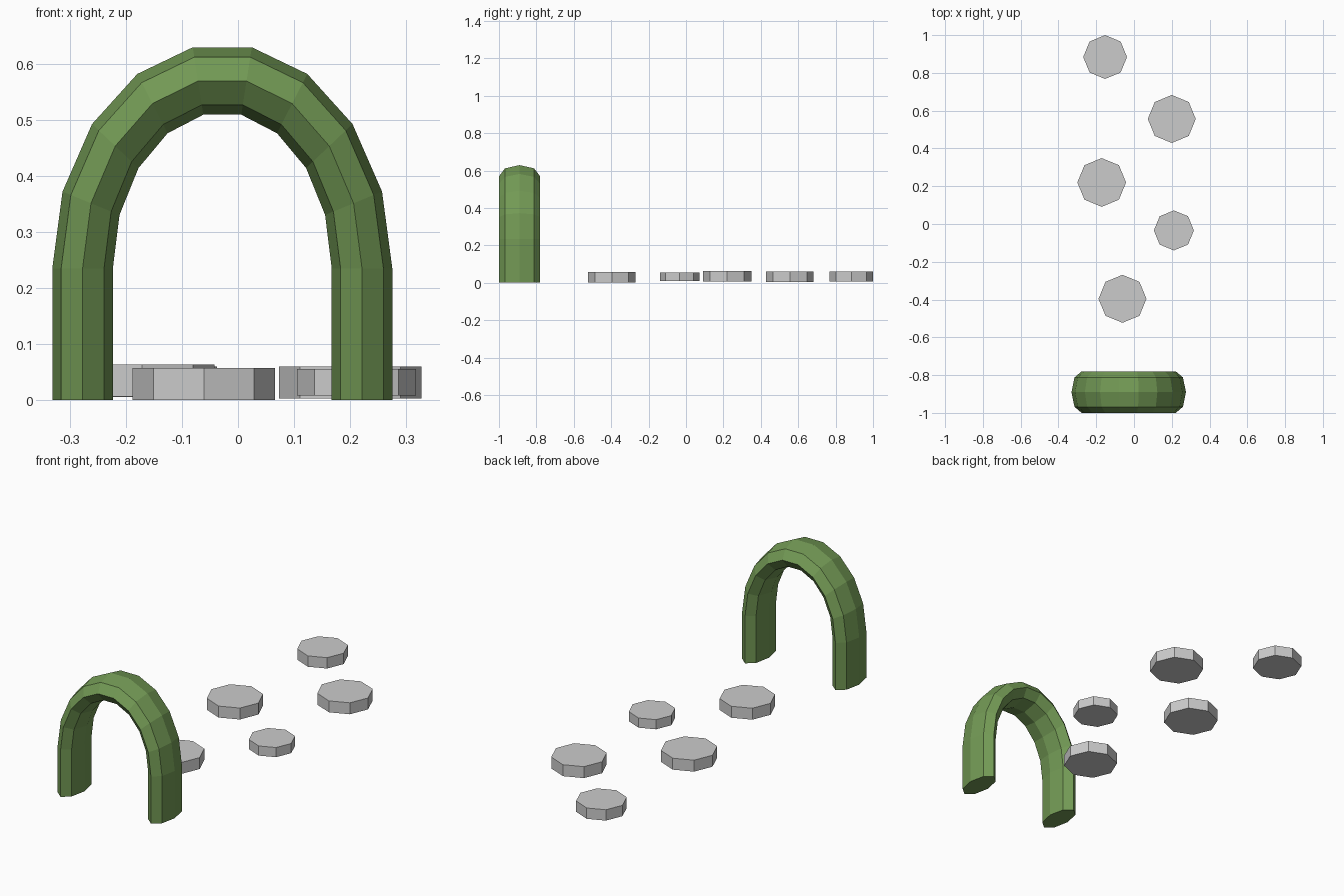
import bpy, bmesh
from math import sin, cos, pi, radians

if "Cube" in bpy.data.objects:
    bpy.data.objects.remove(bpy.data.objects["Cube"])

green = bpy.data.materials.new("hedge_green")
green.diffuse_color = (0.17, 0.32, 0.09, 1)
green.use_nodes = True
green.node_tree.nodes["Principled BSDF"].inputs["Base Color"].default_value = green.diffuse_color


# hedge arch: octagonal oval section swept up one leg, over the top and down
def hedge_arch(cx, cy, spring_z):
    bm = bmesh.new()
    stations = [(-90, 0)] + [(a, spring_z) for a in range(-90, 91, 20)] + [(90, 0)]
    rings = []
    for ang, base in stations:
        t = radians(ang)
        ring = []
        for k in range(8):
            p = k * pi / 4
            width = 0.249 + 0.054 * cos(p)
            rise = 0.339 + 0.061 * cos(p)
            ring.append(bm.verts.new((cx + width * sin(t), cy + 0.11 * sin(p), base + rise * max(0, cos(t)))))
        rings.append(ring)
    for r, s in zip(rings, rings[1:]):
        for k in range(8):
            j = (k + 1) % 8
            bm.faces.new((r[k], r[j], s[j], s[k]))
    bm.faces.new(rings[0])
    bm.faces.new(rings[-1])
    for v in bm.verts:
        v.co.z = 0 if v.co.z < 1e-4 else v.co.z
    bmesh.ops.recalc_face_normals(bm, faces=bm.faces[:])
    mesh = bpy.data.meshes.new("hedge_arch")
    bm.to_mesh(mesh)
    bm.free()
    mesh.materials.append(green)
    bpy.context.collection.objects.link(bpy.data.objects.new("hedge_arch", mesh))


hedge_arch(-0.028, -0.89, 0.235)

# stepping stones: x, y, radius, bottom, top
stones = [
    (-0.061, -0.396, 0.127, 0.0, 0.057),
    (0.211, -0.034, 0.106, 0.008, 0.056),
    (-0.171, 0.22, 0.129, 0.007, 0.064),
    (0.2, 0.556, 0.127, 0.003, 0.06),
    (-0.153, 0.884, 0.116, 0.006, 0.06),
]
for i, (x, y, r, low, high) in enumerate(stones, 1):
    bpy.ops.mesh.primitive_cylinder_add(vertices=8, radius=r, depth=high - low,
                                        location=(x, y, (low + high) / 2))
    bpy.context.object.name = f"stepping_stone_{i}"
